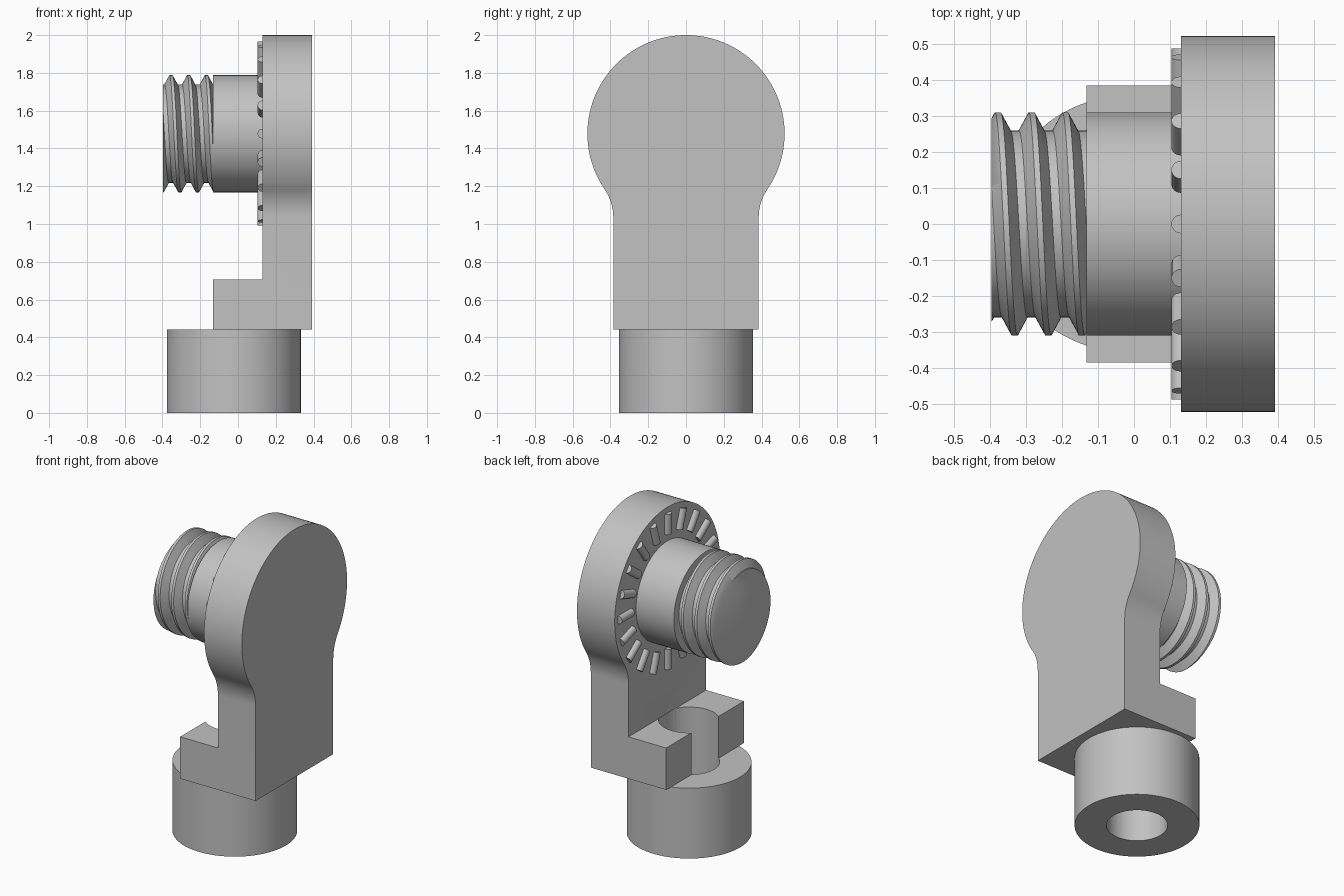
import bpy, bmesh, math
from mathutils import Matrix, Vector

if "Cube" in bpy.data.objects:
    bpy.data.objects.remove(bpy.data.objects["Cube"], do_unlink=True)

GREY = (0.54, 0.54, 0.54, 1)
mat = bpy.data.materials.new("plain grey")
mat.use_nodes = True
mat.diffuse_color = GREY
mat.node_tree.nodes["Principled BSDF"].inputs["Base Color"].default_value = GREY

AXIS_Z = 1.478                   # height of the screw axis
FACE_X, BACK_X = 0.13, 0.392     # arm thickness
HALF = 0.385                     # half width of the arm shank
BASE_Z, STEP_Z = 0.442, 0.705    # foot block bottom and top
POST_X = -0.022


def make(name, bm):
    bmesh.ops.recalc_face_normals(bm, faces=bm.faces)
    mesh = bpy.data.meshes.new(name)
    bm.to_mesh(mesh)
    bm.free()
    mesh.materials.append(mat)
    ob = bpy.data.objects.new(name, mesh)
    bpy.context.collection.objects.link(ob)
    return ob


def activate(ob):
    bpy.ops.object.select_all(action='DESELECT')
    ob.select_set(True)
    bpy.context.view_layer.objects.active = ob


def smooth(ob):
    activate(ob)
    bpy.ops.object.shade_smooth_by_angle(angle=math.radians(30))


def cylinder(name, radius, start, end, segments=96):
    start, end = Vector(start), Vector(end)
    axis = end - start
    turn = Vector((0, 0, 1)).rotation_difference(axis).to_matrix().to_4x4()
    bm = bmesh.new()
    bmesh.ops.create_cone(bm, cap_ends=True, segments=segments, radius1=radius, radius2=radius,
                          depth=axis.length, matrix=Matrix.Translation((start + end) / 2) @ turn)
    return make(name, bm)


def combine(ob, tool, operation):
    tool.hide_render = True
    mod = ob.modifiers.new("cut", 'BOOLEAN')
    mod.operation, mod.object, mod.solver = operation, tool, 'EXACT'
    activate(ob)
    bpy.ops.object.modifier_apply(modifier=mod.name)
    bpy.data.objects.remove(tool, do_unlink=True)


# Arm outline: straight shank, concave fillet, round head
head_r, fillet_r = 0.522, 0.26
fillet_y = HALF + fillet_r
drop = math.sqrt((head_r + fillet_r) ** 2 - fillet_y ** 2)
join = math.atan2(drop, fillet_y)
half = [(HALF, BASE_Z)]
for i in range(13):
    a = math.pi - join * i / 12
    half.append((fillet_y + fillet_r * math.cos(a), AXIS_Z - drop + fillet_r * math.sin(a)))
for i in range(1, 49):
    a = -join + (math.pi / 2 + join) * i / 48
    half.append((head_r * math.cos(a), AXIS_Z + head_r * math.sin(a)))
outline = half + [(-y, z) for y, z in reversed(half[:-1])]

bm = bmesh.new()
face = bm.faces.new([bm.verts.new((FACE_X, y, z)) for y, z in outline])
side = bmesh.ops.extrude_face_region(bm, geom=[face])["geom"]
bmesh.ops.translate(bm, vec=(BACK_X - FACE_X, 0, 0),
                    verts=[v for v in side if isinstance(v, bmesh.types.BMVert)])
arm = make("arm", bm)

# Foot block joined to the arm, then notched by the bore
bm = bmesh.new()
bmesh.ops.create_cube(bm, size=1)
foot_end = FACE_X + 0.1
bmesh.ops.scale(bm, vec=(foot_end + 0.132, 2 * HALF, STEP_Z - BASE_Z), verts=bm.verts)
bmesh.ops.translate(bm, vec=((foot_end - 0.132) / 2, 0, (STEP_Z + BASE_Z) / 2), verts=bm.verts)
combine(arm, make("foot_block", bm), 'UNION')
combine(arm, cylinder("notch_cutter", 0.174, (POST_X, 0, 0.2), (POST_X, 0, STEP_Z + 0.001)),
        'DIFFERENCE')
smooth(arm)

# Hollow post
post = cylinder("post", 0.355, (POST_X, 0, 0), (POST_X, 0, BASE_Z))
combine(post, cylinder("bore_cutter", 0.174, (POST_X, 0, -0.1), (POST_X, 0, 1)), 'DIFFERENCE')
smooth(post)

# Plain screw shoulder
smooth(cylinder("screw_shoulder", 0.31, (-0.132, 0, AXIS_Z), (FACE_X + 0.01, 0, AXIS_Z)))

# Helical thread: sweep the tooth profile, then trim both ends flat
TIP_X, END_X, PITCH, STEPS = -0.396, -0.13, 0.0935, 96
crest, root = 0.31, 0.26
tooth = [(-0.008, crest), (0.008, crest), (0.035, root), (PITCH - 0.035, root)]
profile = [(-0.378 + PITCH * k + dx, r) for k in range(-2, 5) for dx, r in tooth]
bm = bmesh.new()
rows = []
for i in range(STEPS + 1):
    a = math.tau * i / STEPS
    rows.append([bm.verts.new((x + PITCH * i / STEPS, r * math.cos(a), AXIS_Z + r * math.sin(a)))
                 for x, r in profile])
for a, b in zip(rows, rows[1:]):
    for j in range(len(profile) - 1):
        bm.faces.new((a[j], a[j + 1], b[j + 1], b[j]))
bmesh.ops.remove_doubles(bm, verts=bm.verts, dist=0.0001)
for x, direction in ((TIP_X, -1), (END_X, 1)):
    bmesh.ops.bisect_plane(bm, geom=bm.verts[:] + bm.edges[:] + bm.faces[:], dist=0.00001,
                           plane_co=(x, 0, 0), plane_no=(direction, 0, 0), clear_outer=True)
bmesh.ops.holes_fill(bm, edges=[e for e in bm.edges if e.is_boundary], sides=0)
smooth(make("screw_thread", bm))

# Ring of radial locking ribs
RIBS = 20
for i in range(RIBS):
    a = math.tau * i / RIBS
    ends = [(FACE_X, r * math.cos(a), AXIS_Z + r * math.sin(a)) for r in (0.36, 0.487)]
    smooth(cylinder("locking_rib_%02d" % (i + 1), 0.026, *ends, segments=24))
